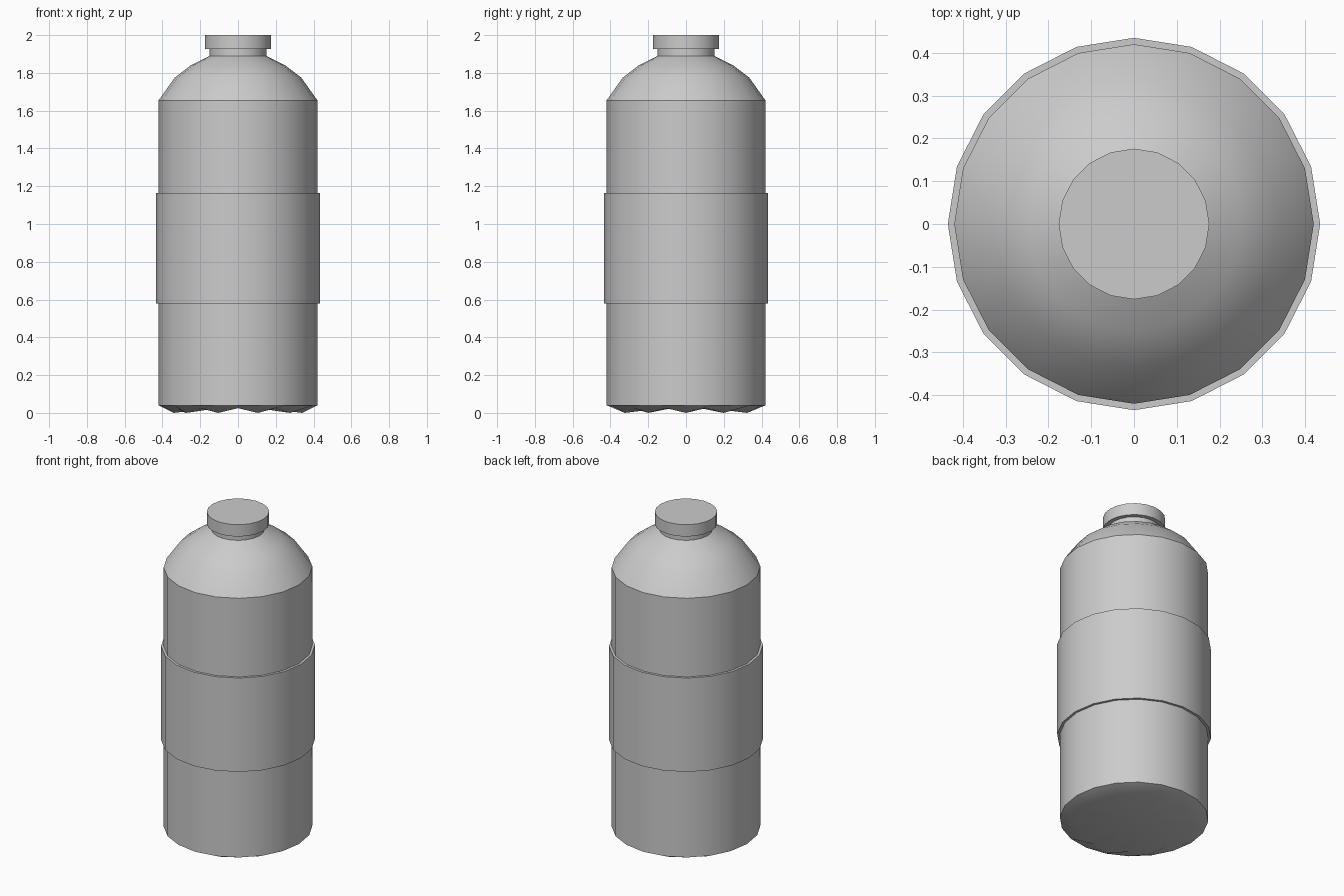
import bpy, bmesh, math

if "Cube" in bpy.data.objects:
    bpy.data.objects.remove(bpy.data.objects["Cube"])

SIDES = 20

def ring(bm, r, z, z_alt=None):
    # ring of vertices; z_alt lifts every second vertex
    verts = []
    for i in range(SIDES):
        a = 2 * math.pi * i / SIDES
        h = z_alt if (z_alt is not None and i % 2) else z
        verts.append(bm.verts.new((r * math.cos(a), r * math.sin(a), h)))
    return verts

def bridge(bm, a, b):
    for i in range(SIDES):
        j = (i + 1) % SIDES
        bm.faces.new((a[i], a[j], b[j], b[i]))

def finish(bm, name):
    bmesh.ops.recalc_face_normals(bm, faces=bm.faces)
    mesh = bpy.data.meshes.new(name)
    bm.to_mesh(mesh)
    bm.free()
    ob = bpy.data.objects.new(name, mesh)
    bpy.context.collection.objects.link(ob)
    bpy.ops.object.select_all(action='DESELECT')
    ob.select_set(True)
    bpy.context.view_layer.objects.active = ob
    bpy.ops.object.shade_smooth_by_angle(angle=math.radians(30))
    return ob

# bottle body: fluted base, label band, domed shoulder and neck
bm = bmesh.new()
centre = bm.verts.new((0, 0, 0.04))
rings = [ring(bm, 0.34, 0.0, 0.025)]
for r, z in [(0.42, 0.04), (0.42, 0.58), (0.435, 0.58), (0.435, 1.165),
             (0.42, 1.165), (0.42, 1.655), (0.335, 1.775), (0.25, 1.84),
             (0.15, 1.89), (0.15, 1.93)]:
    rings.append(ring(bm, r, z))
for i in range(SIDES):
    bm.faces.new((centre, rings[0][(i + 1) % SIDES], rings[0][i]))
for a, b in zip(rings, rings[1:]):
    bridge(bm, a, b)
finish(bm, "bottle_body")

# screw cap
bm = bmesh.new()
low, high = ring(bm, 0.176, 1.926), ring(bm, 0.176, 2.0)
bridge(bm, low, high)
bm.faces.new(low)
bm.faces.new(high)
finish(bm, "cap")
